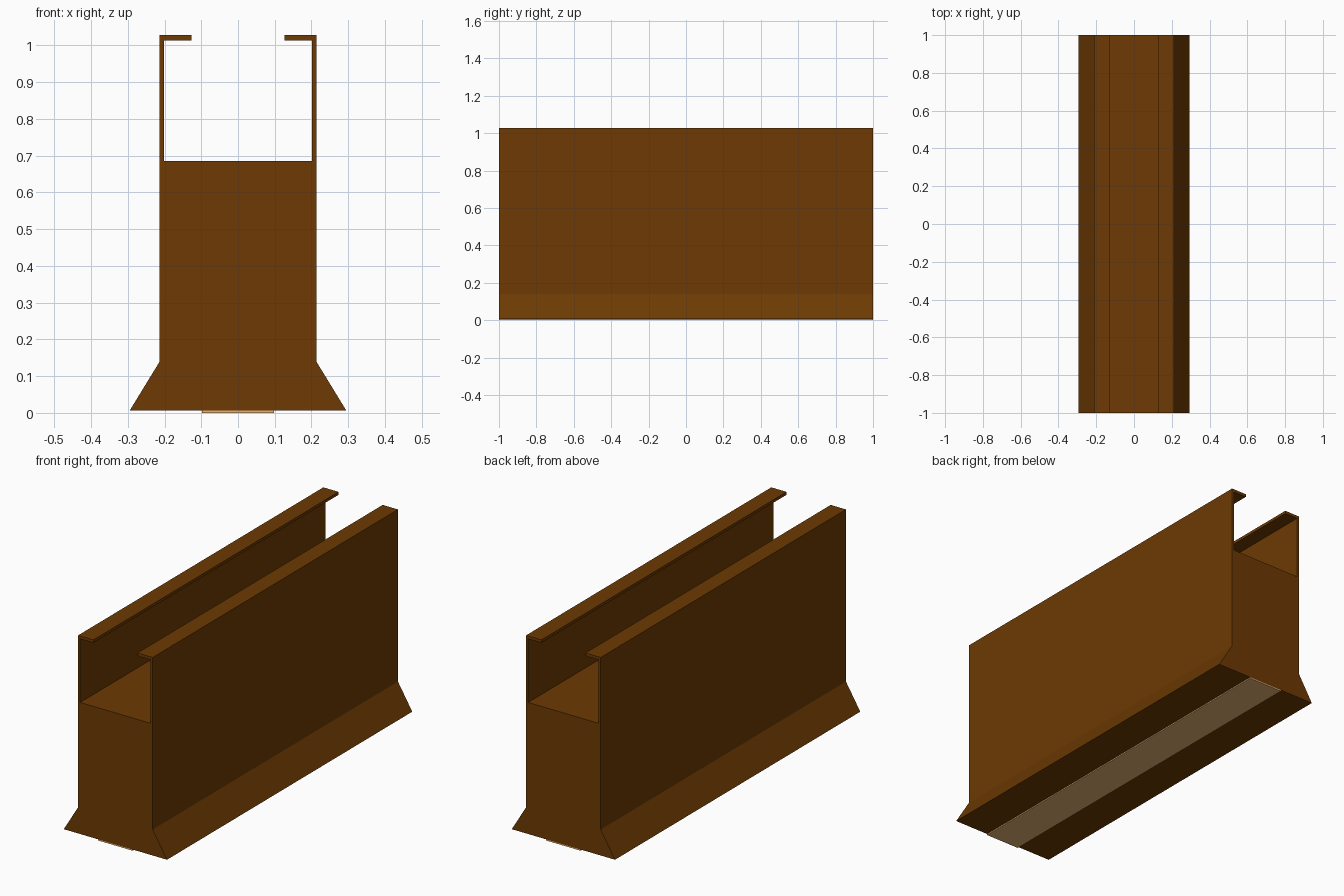
import bpy
import bmesh

if "Cube" in bpy.data.objects:
    bpy.data.objects.remove(bpy.data.objects["Cube"])


def material(name, rgb):
    m = bpy.data.materials.new(name)
    m.diffuse_color = (*rgb, 1.0)
    m.use_nodes = True
    m.node_tree.nodes["Principled BSDF"].inputs["Base Color"].default_value = m.diffuse_color
    return m


def extrude_profile(name, half, mat, y0=-1.0, y1=1.0):
    """Mirror a right-hand half profile (bottom to top) in x, extrude along y."""
    pts = half + [(-x, z) for x, z in reversed(half)]
    bm = bmesh.new()
    face = bm.faces.new([bm.verts.new((x, y0, z)) for x, z in pts])
    new = bmesh.ops.extrude_face_region(bm, geom=[face])["geom"]
    verts = [g for g in new if isinstance(g, bmesh.types.BMVert)]
    bmesh.ops.translate(bm, verts=verts, vec=(0, y1 - y0, 0))
    bmesh.ops.recalc_face_normals(bm, faces=bm.faces)
    # split the concave end caps cleanly
    bmesh.ops.triangulate(bm, faces=[f for f in bm.faces if len(f.verts) > 4])
    me = bpy.data.meshes.new(name)
    bm.to_mesh(me)
    bm.free()
    me.materials.append(mat)
    ob = bpy.data.objects.new(name, me)
    bpy.context.collection.objects.link(ob)
    return ob


brown = material("dark brown", (0.153, 0.042, 0.001))
tan = material("light tan", (0.80, 0.45, 0.175))

# Solid beam with flared foot, thin upright walls and inward lips
extrude_profile("channel_beam", [
    (0.295, 0.006), (0.213, 0.14), (0.213, 1.028), (0.126, 1.028),
    (0.126, 1.013), (0.201, 1.013), (0.201, 0.685)], brown)

# Thin strip along the underside
extrude_profile("base_strip", [(0.098, 0.0), (0.098, 0.006)], tan)
